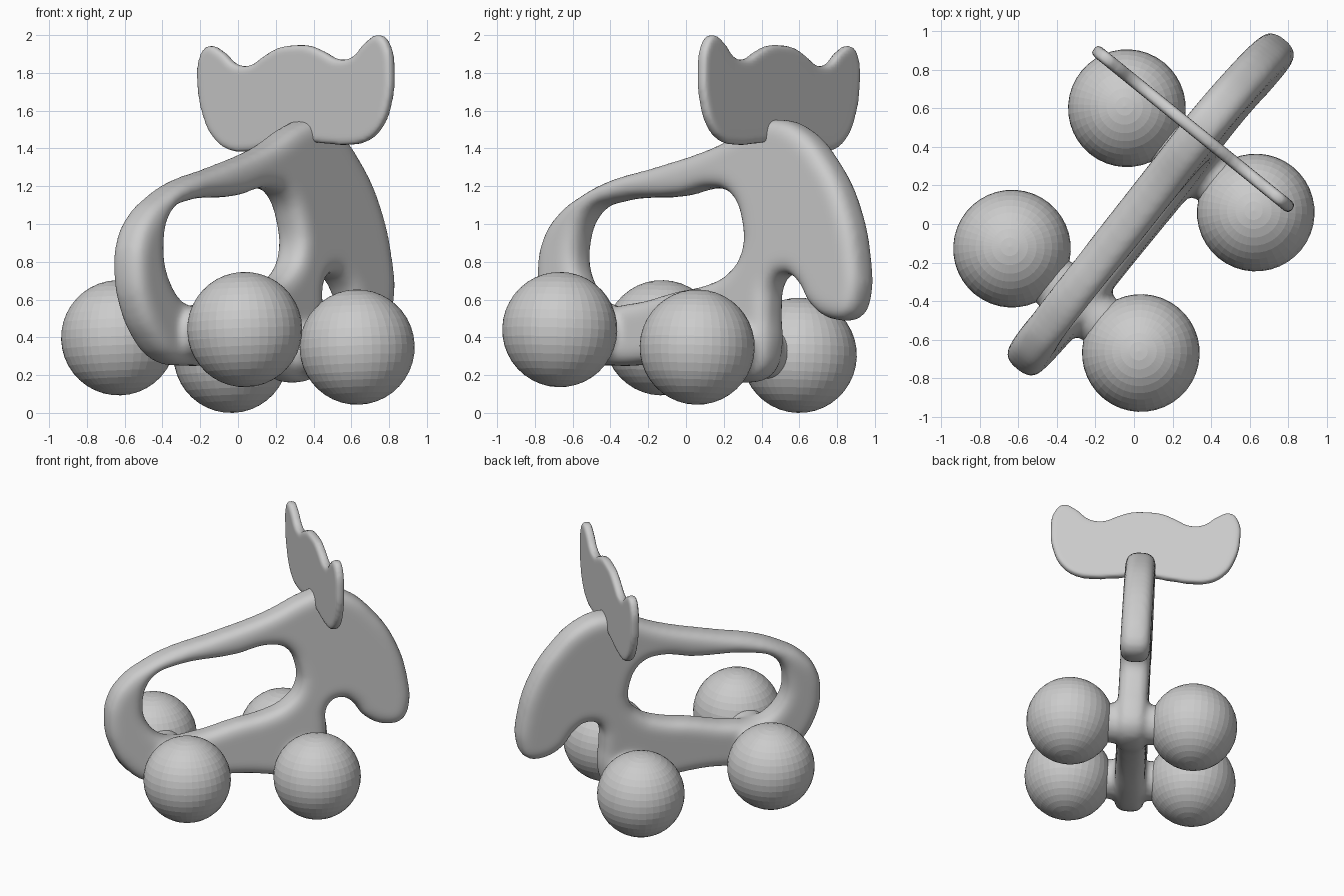
import bpy
import bmesh
from math import radians
from mathutils import Matrix, Vector

if "Cube" in bpy.data.objects:
    bpy.data.objects.remove(bpy.data.objects["Cube"])

grey = bpy.data.materials.new("plain_grey")
grey.use_nodes = True
grey.diffuse_color = (0.6, 0.6, 0.6, 1)
grey.node_tree.nodes["Principled BSDF"].inputs["Base Color"].default_value = grey.diffuse_color

# The toy is turned diagonally and leans slightly to one side
POSE = (Matrix.Rotation(radians(51), 4, 'Z')
        @ Matrix.Translation((0, -0.04, 0))
        @ Matrix.Rotation(radians(-2.9), 4, 'X'))
UPRIGHT = Matrix.Rotation(radians(90), 4, 'X')


def add_object(name, mesh, smooth=True):
    obj = bpy.data.objects.new(name, mesh)
    bpy.context.collection.objects.link(obj)
    mesh.materials.clear()
    mesh.materials.append(grey)
    for poly in mesh.polygons:
        poly.use_smooth = smooth
    obj.matrix_world = POSE
    return obj


def rounded_plate(outlines, half_thickness, bevel, matrix):
    """Filled smooth outlines with a rounded rim, returned as a bmesh."""
    curve = bpy.data.curves.new("outline", 'CURVE')
    curve.dimensions = '2D'
    curve.fill_mode = 'BOTH'
    curve.resolution_u = 5
    curve.bevel_resolution = 4
    curve.bevel_depth = bevel
    curve.offset = -bevel
    curve.extrude = half_thickness - bevel
    for points in outlines:
        spline = curve.splines.new('BEZIER')
        spline.bezier_points.add(len(points) - 1)
        spline.use_cyclic_u = True
        for bp, (x, y) in zip(spline.bezier_points, points):
            bp.co = (x, y, 0)
            bp.handle_left_type = bp.handle_right_type = 'AUTO'
    helper = bpy.data.objects.new("outline", curve)
    bpy.context.collection.objects.link(helper)
    bpy.context.view_layer.update()
    mesh = bpy.data.meshes.new_from_object(
        helper.evaluated_get(bpy.context.evaluated_depsgraph_get()))
    bpy.data.objects.remove(helper)
    bm = bmesh.new()
    bm.from_mesh(mesh)
    bpy.data.meshes.remove(mesh)
    bmesh.ops.remove_doubles(bm, verts=bm.verts, dist=0.0005)
    bmesh.ops.transform(bm, matrix=matrix, verts=bm.verts)
    return bm


def finish(name, bm, voxel, passes):
    mesh = bpy.data.meshes.new(name)
    bmesh.ops.recalc_face_normals(bm, faces=bm.faces)
    bm.to_mesh(mesh)
    bm.free()
    obj = add_object(name, mesh)
    remesh = obj.modifiers.new("fuse", 'REMESH')
    remesh.mode = 'VOXEL'
    remesh.voxel_size = voxel
    remesh.use_smooth_shade = True
    soften = obj.modifiers.new("soften", 'SMOOTH')
    soften.iterations = passes
    return obj


# Body: handle-like back, legs, drooping head, with one big opening
silhouette = [(-.67, 1.16), (-.83, 1.06), (-.93, .93), (-.965, .75), (-.93, .56),
              (-.83, .39), (-.69, .28), (-.45, .25), (-.1, .26), (.2, .22),
              (.43, .16), (.58, .21), (.63, .34), (.62, .55), (.64, .69),
              (.72, .735), (.81, .69), (.9, .57), (1.04, .495), (1.17, .51),
              (1.225, .62), (1.22, .8), (1.13, 1.11), (.98, 1.34), (.8, 1.5),
              (.62, 1.555), (.5, 1.53), (.21, 1.41), (-.2, 1.3), (-.5, 1.23)]
opening = [(-.62, 1.06), (-.46, 1.12), (-.03, 1.15), (.22, 1.19), (.34, 1.15),
           (.42, 1.0), (.42, .85), (.33, .74), (.19, .68), (-.03, .64),
           (-.32, .58), (-.52, .58), (-.66, .7), (-.7, .88)]
body = rounded_plate([silhouette, opening], 0.105, 0.075, UPRIGHT)

# Axles fused into the body, and ball wheels at their ends
RADIUS = 0.305
for place, x, z in (("rear", -0.497, 0.42), ("front", 0.443, 0.327)):
    bmesh.ops.create_cone(body, cap_ends=True, segments=24, radius1=0.14,
                          radius2=0.14, depth=0.42,
                          matrix=Matrix.Translation((x, 0, z)) @ UPRIGHT)
    for side, y in (("right", -0.43), ("left", 0.43)):
        bm = bmesh.new()
        bmesh.ops.create_uvsphere(bm, u_segments=40, v_segments=20, radius=RADIUS)
        bmesh.ops.translate(bm, verts=bm.verts, vec=Vector((x, y, z)))
        wheel = bpy.data.meshes.new("wheel")
        bm.to_mesh(wheel)
        bm.free()
        add_object(f"{place}_{side}_wheel", wheel, smooth=False)
finish("body", body, 0.022, 6)

# Antlers: one thin scalloped plate across the head
half = [(.11, 1.94), (.2, 1.905), (.3, 1.86), (.4, 1.87), (.49, 1.94), (.58, 1.975),
        (.635, 1.93), (.66, 1.76), (.63, 1.6), (.57, 1.49), (.47, 1.42), (.34, 1.405),
        (.18, 1.42)]
antler_outline = [(0, 1.95)] + half + [(0, 1.44)] + [(-x, z) for x, z in reversed(half)]
across = Matrix.Translation((0.575, 0.02, 0)) @ Matrix.Rotation(radians(90), 4, 'Z') @ UPRIGHT
finish("antlers", rounded_plate([antler_outline], 0.032, 0.024, across), 0.015, 2)
